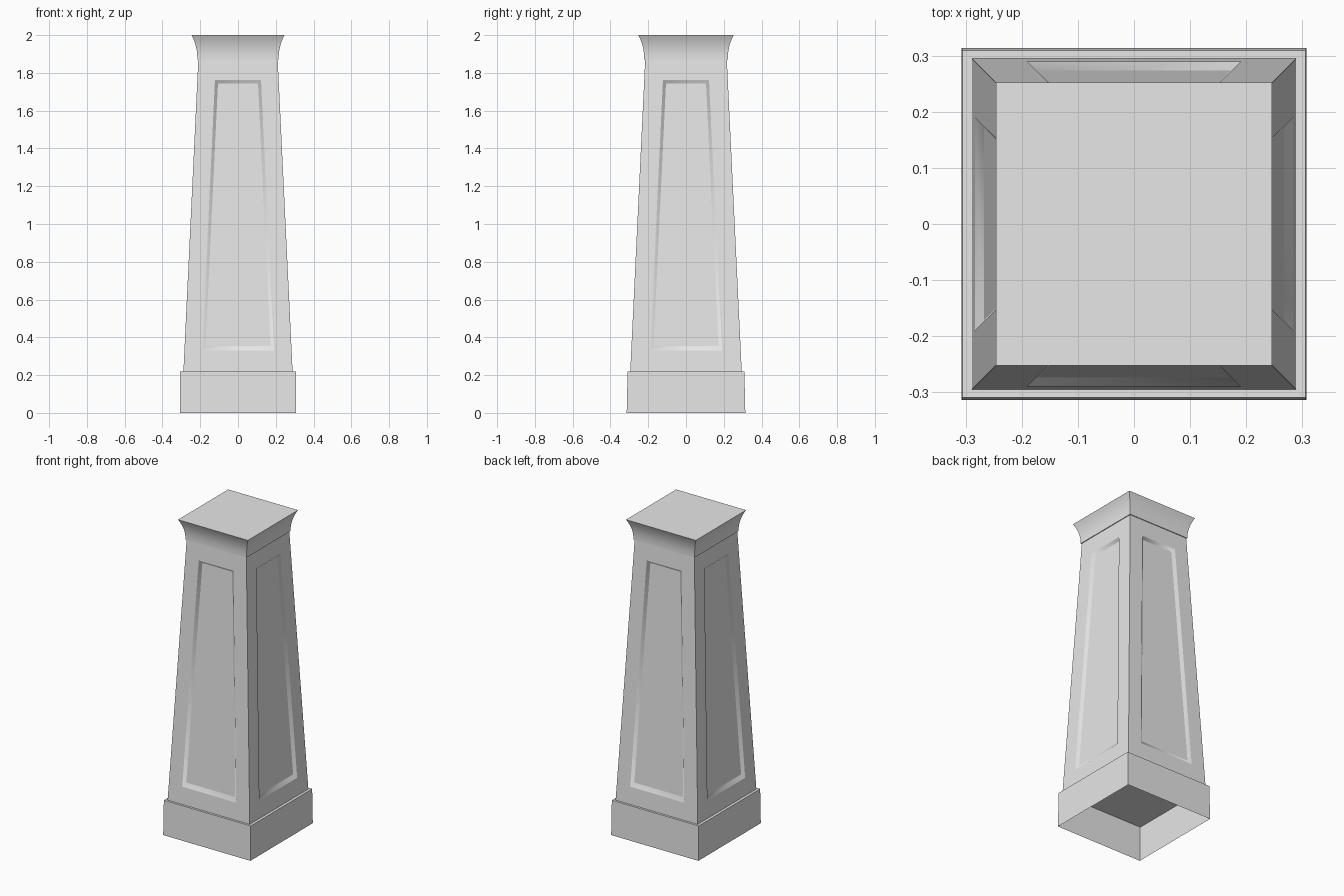
import bpy
import bmesh
from mathutils import Matrix, Vector
from math import pi

cube = bpy.data.objects.get("Cube")
if cube:
    bpy.data.objects.remove(cube)

stone = bpy.data.materials.new("plain_grey")
stone.use_nodes = True
GREY = (0.8, 0.8, 0.8, 1)
stone.diffuse_color = GREY
stone.node_tree.nodes["Principled BSDF"].inputs["Base Color"].default_value = GREY


def finish(bm, name):
    bmesh.ops.remove_doubles(bm, verts=bm.verts, dist=0.0001)
    bmesh.ops.recalc_face_normals(bm, faces=bm.faces)
    mesh = bpy.data.meshes.new(name)
    bm.to_mesh(mesh)
    bm.free()
    mesh.materials.append(stone)
    obj = bpy.data.objects.new(name, mesh)
    bpy.context.collection.objects.link(obj)
    return obj


def stack(name, profile, bottom=True):
    """Rectangular rings (half x, half y, z) joined by sides, smooth along each side."""
    bm = bmesh.new()
    rings = [[bm.verts.new((sx * x, sy * y, z))
              for sx, sy in ((-1, -1), (1, -1), (1, 1), (-1, 1))]
             for x, y, z in profile]
    for low, high in zip(rings, rings[1:]):
        for i in range(4):
            j = (i + 1) % 4
            face = bm.faces.new((low[i], low[j], high[j], high[i]))
            face.smooth = len(profile) > 2
            # Mitred corners stay crisp
            bm.edges.get((low[i], high[i])).smooth = False
    bm.faces.new(rings[-1])
    if bottom:
        bm.faces.new(rings[0][::-1])
    for ring in (rings[0], rings[-1]):
        for i in range(4):
            bm.edges.get((ring[i], ring[(i + 1) % 4])).smooth = False
    return finish(bm, name)


# Plinth, hollow and open underneath
stack("plinth", [(0.307, 0.314, 0), (0.306, 0.309, 0.22)], bottom=False)

# Flared cap with a concave cove
BASE_Z, NECK_Z, TOP_Z = 0.22, 1.87, 2.0
cove = []
for i in range(9):
    t = i / 8
    flare = 0.031 * t ** 2.2
    cove.append((0.215 + flare, 0.221 + flare, NECK_Z + (TOP_Z - NECK_Z) * t))
stack("flared_cap", cove)


# Tapered shaft with one recessed panel per side
def half_size(z):
    t = (z - BASE_Z) / (NECK_Z - BASE_Z)
    return 0.289 - 0.079 * t, 0.295 - 0.079 * t


def panelled_side(bm, turn):
    odd = turn % 2
    spin = Matrix.Rotation(turn * pi / 2, 3, "Z")

    def ring(low, high, low_half, high_half, depth):
        points = ((-low_half, low), (low_half, low), (high_half, high), (-high_half, high))
        return [bm.verts.new(spin @ Vector((u, depth - half_size(z)[1 - odd], z)))
                for u, z in points]

    outer = ring(BASE_Z, NECK_Z, half_size(BASE_Z)[odd], half_size(NECK_Z)[odd], 0)
    rim = ring(0.33, 1.762, 0.19, 0.122, 0)
    sunk = ring(0.355, 1.745, 0.172, 0.106, 0.015)
    for a, b, sloped in ((outer, rim, False), (rim, sunk, True)):
        for i in range(4):
            j = (i + 1) % 4
            bm.faces.new((a[i], a[j], b[j], b[i])).smooth = sloped
    bm.faces.new(sunk)
    # The sloped moulding blends only around its own corners
    for loop in (outer, rim, sunk):
        for i in range(4):
            bm.edges.get((loop[i], loop[(i + 1) % 4])).smooth = False


shaft = bmesh.new()
for turn in range(4):
    panelled_side(shaft, turn)
finish(shaft, "panelled_shaft")
